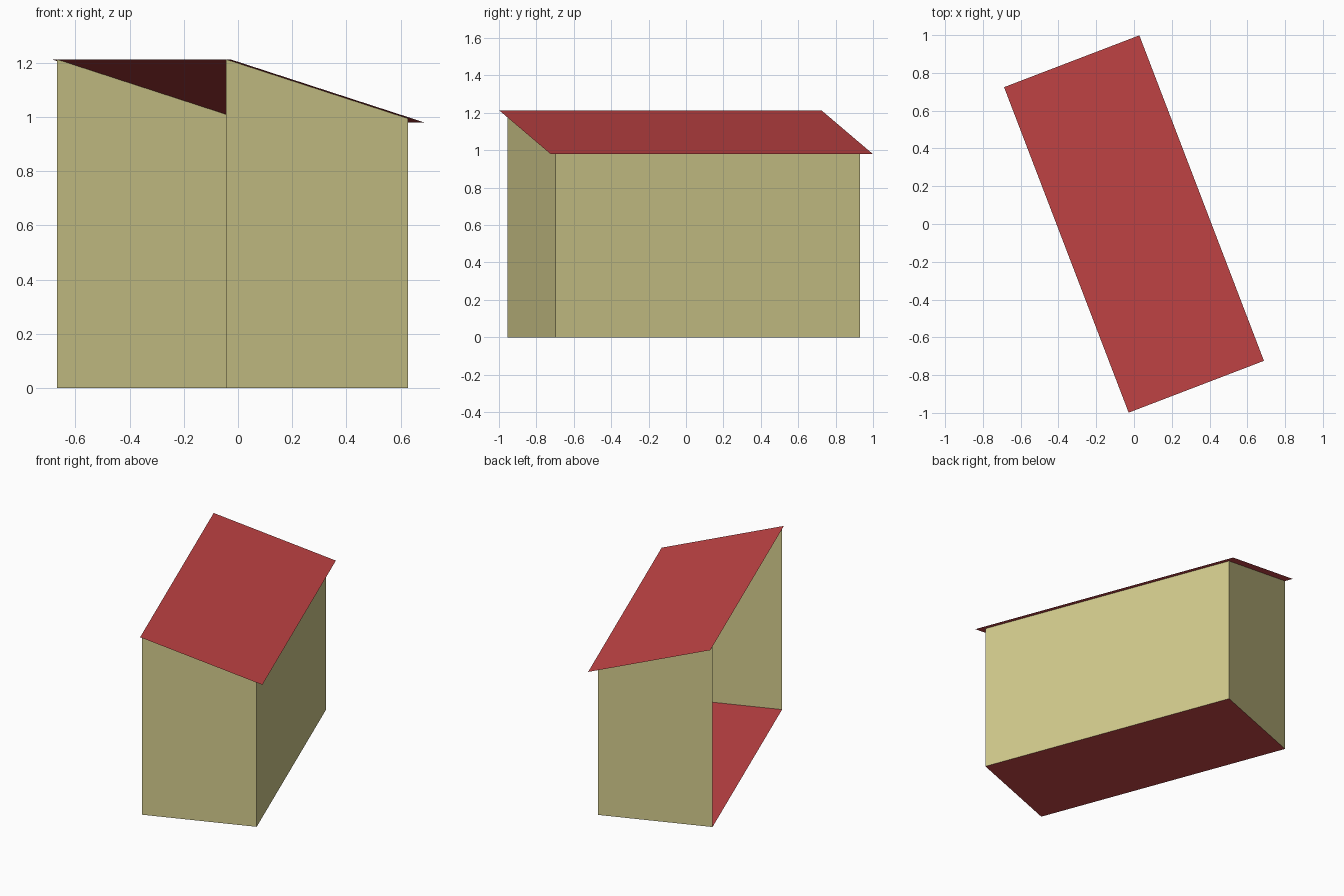
import bpy
from math import radians
from mathutils import Matrix, Vector

cube = bpy.data.objects.get("Cube")
if cube:
    bpy.data.objects.remove(cube, do_unlink=True)


def material(name, colour):
    mat = bpy.data.materials.new(name)
    mat.use_nodes = True
    mat.diffuse_color = (*colour, 1)
    mat.node_tree.nodes["Principled BSDF"].inputs["Base Color"].default_value = (*colour, 1)
    return mat


RED = material("roof red", (0.552, 0.058, 0.061))
TAN = material("wall tan", (0.644, 0.597, 0.262))

# Shed axes: u runs from the open high side to the low side, v along the length
WIDTH, LENGTH = 0.767, 1.845
HIGH, LOW = 1.213, 0.98
WALL_U = 0.72
WALL_V0, WALL_V1 = 0.046, 1.79
PLACE = Matrix.Rotation(radians(20.95), 4, "Z") @ Matrix.Translation((-WIDTH / 2, -LENGTH / 2, 0))


def roof_z(u):
    return HIGH + (LOW - HIGH) * u / WIDTH


def sheet(name, corners, mat):
    mesh = bpy.data.meshes.new(name)
    mesh.from_pydata([PLACE @ Vector(c) for c in corners], [], [range(len(corners))])
    mesh.materials.append(mat)
    obj = bpy.data.objects.new(name, mesh)
    bpy.context.collection.objects.link(obj)
    return obj


def wall(name, start, end):
    (u0, v0), (u1, v1) = start, end
    sheet(name, [(u0, v0, 0), (u1, v1, 0), (u1, v1, roof_z(u1)), (u0, v0, roof_z(u0))], TAN)


# Sloping roof sheet with overhangs
sheet("roof", [(0, 0, HIGH), (WIDTH, 0, LOW), (WIDTH, LENGTH, LOW), (0, LENGTH, HIGH)], RED)

# Floor inside the walls
sheet("floor", [(0, WALL_V0, 0), (WALL_U, WALL_V0, 0), (WALL_U, WALL_V1, 0), (0, WALL_V1, 0)], RED)

# Three walls; the high long side stays open
wall("front_end_wall", (0, WALL_V0), (WALL_U, WALL_V0))
wall("low_long_wall", (WALL_U, WALL_V0), (WALL_U, WALL_V1))
wall("back_end_wall", (WALL_U, WALL_V1), (0, WALL_V1))
